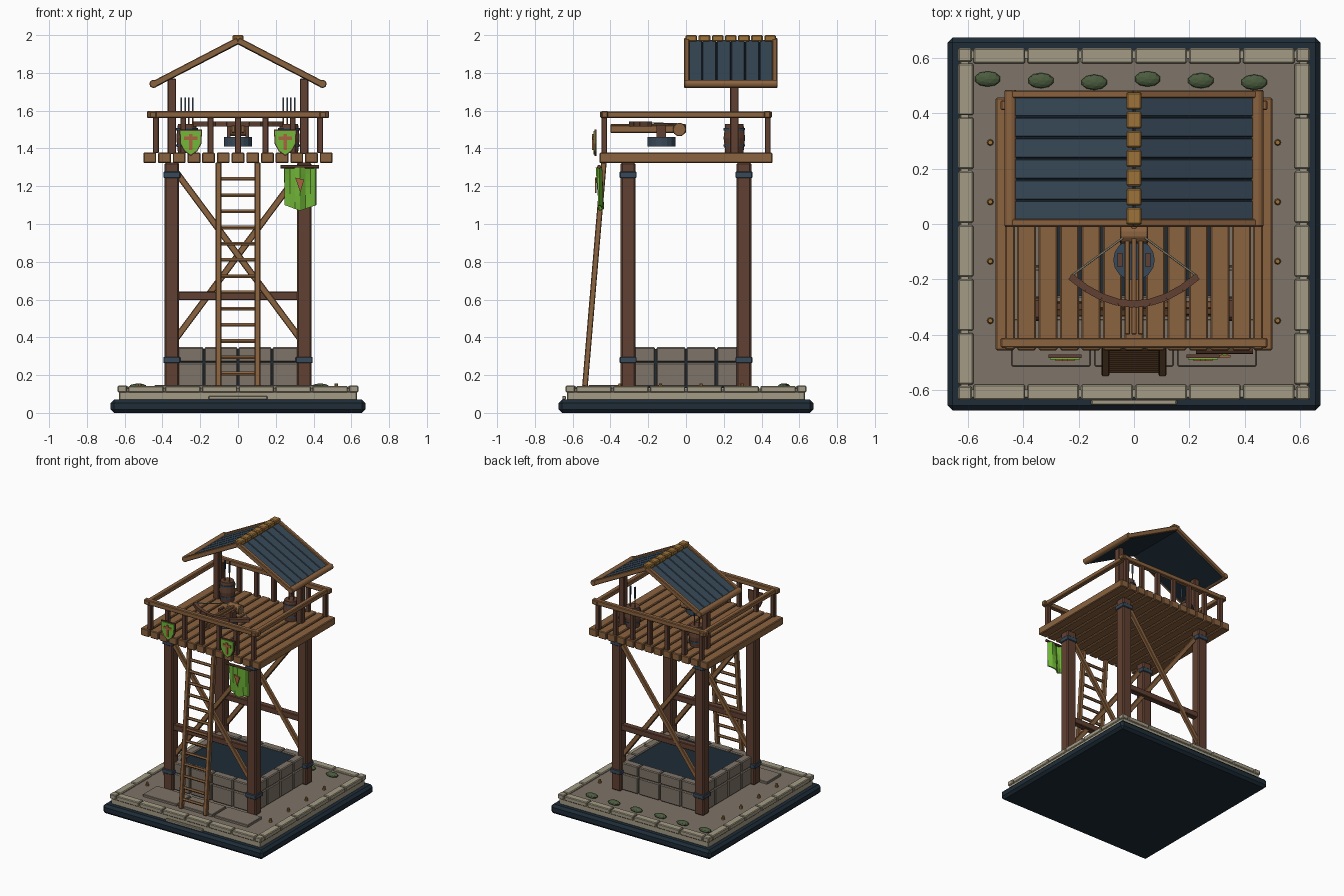
import bpy, bmesh, math
from mathutils import Vector, Matrix

cube = bpy.data.objects.get("Cube")
if cube:
    bpy.data.objects.remove(cube)


def material(name, r, g, b):
    m = bpy.data.materials.new(name)
    m.use_nodes = True
    m.diffuse_color = (r, g, b, 1)
    m.node_tree.nodes["Principled BSDF"].inputs["Base Color"].default_value = (r, g, b, 1)
    return m


NAVY = material("dark navy", .013, .025, .038)
SLATE = material("slate blue", .04, .068, .1)
STONE = material("grey stone", .21, .175, .138)
PALE = material("pale stone", .37, .33, .235)
WOOD = material("brown wood", .26, .125, .05)
DARK = material("dark wood", .12, .053, .032)
GOLD = material("golden wood", .34, .17, .04)
GREEN = material("bright green", .168, .48, .04)
LEAF = material("leaf green", .069, .105, .048)
COPPER = material("copper", .4, .13, .05)
X, Y, Z = Vector((1, 0, 0)), Vector((0, 1, 0)), Vector((0, 0, 1))


class Part:
    """Collects simple solids into one named object of one colour."""

    def __init__(self, name, mat, bevel=0):
        self.name, self.mat, self.bevel, self.bm = name, mat, bevel, bmesh.new()

    def box(self, x, y, z, sx, sy, sz):
        m = Matrix.Translation((x, y, z)) @ Matrix.Diagonal((sx, sy, sz, 1))
        bmesh.ops.create_cube(self.bm, size=1, matrix=m)

    def frame(self, a, b, side):
        a, b = Vector(a), Vector(b)
        d = (b - a).normalized()
        s = (side - d * side.dot(d)).normalized()
        rot = Matrix((s, d.cross(s), d)).transposed().to_4x4()
        return Matrix.Translation((a + b) / 2) @ rot, (b - a).length

    def beam(self, a, b, w, h, side=X):
        m, length = self.frame(a, b, side)
        bmesh.ops.create_cube(self.bm, size=1, matrix=m @ Matrix.Diagonal((w, h, length, 1)))

    def rod(self, a, b, r, n=8, r2=None, side=X):
        m, length = self.frame(a, b, side)
        bmesh.ops.create_cone(self.bm, cap_ends=True, segments=n, radius1=r,
                              radius2=r if r2 is None else r2, depth=length, matrix=m)

    def plate(self, pts, y, depth):
        f = self.bm.faces.new([self.bm.verts.new((x, y, z)) for x, z in pts])
        out = bmesh.ops.extrude_face_region(self.bm, geom=[f])["geom"]
        bmesh.ops.translate(self.bm, vec=(0, depth, 0),
                            verts=[v for v in out if isinstance(v, bmesh.types.BMVert)])

    def done(self):
        bmesh.ops.recalc_face_normals(self.bm, faces=self.bm.faces[:])
        me = bpy.data.meshes.new(self.name)
        self.bm.to_mesh(me)
        self.bm.free()
        me.materials.append(self.mat)
        ob = bpy.data.objects.new(self.name, me)
        bpy.context.collection.objects.link(ob)
        if self.bevel:
            mod = ob.modifiers.new("Bevel", "BEVEL")
            mod.width, mod.segments = self.bevel, 1
        return ob


# Base slab, ground and border stones
p = Part("base_slab", NAVY, .018)
p.box(0, 0, .035, 1.35, 1.35, .07)
p.done()
p = Part("ground", STONE)
p.box(0, 0, .1, 1.2, 1.2, .06)
p.done()
p = Part("lower_kerb", PALE, .004)
for s in (-1, 1):
    p.box(0, s * .6, .09, 1.26, .06, .045)
    p.box(s * .6, 0, .09, .06, 1.26, .045)
p.box(0, -.645, .08, .31, .02, .02)
p.done()
p = Part("border_stones", PALE, .005)
for s in (-1, 1):
    for t in (-1, 1):
        p.box(s * .612, t * .612, .127, .05, .05, .036)
    for i in range(6):
        c = (i - 2.5) * .195
        p.box(c, s * .609, .125, .187, .056, .034)
        p.box(s * .609, c, .125, .056, .187, .034)
p.done()
p = Part("paving_slabs", STONE, .003)
for i in (-1, 0, 1):
    p.box(i * .3, -.43, .135, .285, .17, .025)
p.done()

# Studs and shrubs on the ground
p = Part("ground_studs", GOLD)
for s in (-1, 1):
    for i in range(4):
        p.rod((s * .52, -.35 + i * .215, .13), (s * .52, -.35 + i * .215, .156), .012, 8, .008)
p.done()
p = Part("shrubs", LEAF)
for i in range(6):
    m = Matrix.Translation((-.53 + i * .193, .525 - .006 * (i % 3), .138)) @ Matrix.Diagonal((.048, .028, .018, 1))
    bmesh.ops.create_icosphere(p.bm, subdivisions=2, radius=1, matrix=m)
p.done()

# Stone footing, two courses round a dark core
p = Part("footing_blocks", STONE, .006)
for z, h in ((.203, .126), (.309, .078)):
    for i in range(4):
        for s in (-1, 1):
            p.box((i - 1.5) * .18, s * .29, z, .174, .06, h)
            p.box(s * .33, (i - 1.5) * .16, z, .06, .154, h)
p.done()
p = Part("footing_core", NAVY)
p.box(0, 0, .235, .64, .56, .205)
p.done()

# Legs, iron bands, cross beams and braces
legs, bands = Part("legs", DARK, .008), Part("leg_bands", SLATE, .004)
for s in (-1, 1):
    for t in (-1, 1):
        legs.box(s * .35, t * .307, .73, .077, .077, 1.19)
        for z in (.28, 1.26):
            bands.box(s * .35, t * .307, z, .09, .09, .034)
legs.done()
bands.done()
beams, braces = Part("cross_beams", DARK, .004), Part("diagonal_braces", WOOD, .004)
for t in (-1, 1):
    beams.box(0, t * .307, .62, .64, .045, .045)
    for s in (-1, 1):
        y = t * .307 + s * .014
        braces.beam((-s * .335, y, .385), (s * .335, y, 1.285), .028, .034, Y)
beams.done()
braces.done()

# Platform and railing
p = Part("platform_planks", WOOD, .005)
for i in range(13):
    p.box((i - 6) * .0778, 0, 1.35, .068, .915, .056)
p.done()
p = Part("handrails", WOOD, .005)
for s in (-1, 1):
    p.box(0, s * .43, 1.58, .965, .036, .036)
    p.box(s * .449, 0, 1.579, .036, .91, .034)
p.done()
p = Part("balusters", DARK, .003)
for s in (-1, 1):
    for i in range(7):
        p.box((i - 3) * .145, s * .433, 1.47, .031, .031, .19)
p.done()

# Ladder
foot, head = Vector((0, -.535, .14)), Vector((0, -.435, 1.325))
p = Part("ladder_rails", WOOD, .004)
for s in (-1, 1):
    p.beam(foot + X * s * .103, head + X * s * .103, .03, .03)
p.done()
p = Part("ladder_rungs", WOOD)
for i in range(13):
    c = foot.lerp(head, (i + .8) / 13.8)
    p.rod(c - X * .1, c + X * .1, .011, 6, side=Z)
p.done()

# Roof
p = Part("roof_posts", DARK, .004)
for s in (-1, 1):
    p.box(s * .35, .256, 1.57, .046, .046, .4)
p.done()
panel, slats = Part("roof_panels", NAVY), Part("roof_slats", SLATE, .003)
trim = Part("roof_trim", WOOD, .004)
for s in (-1, 1):
    panel.beam((0, .237, 1.957), (s * .44, .237, 1.729), .46, .012, Y)
    for i in range(6):
        y = .237 + (i - 2.5) * .0755
        slats.beam((0, y, 1.968), (s * .43, y, 1.745), .071, .014, Y)
    for y in (.004, .47):
        trim.beam((0, y, 1.972), (s * .45, y, 1.738), .028, .034, Y)
    trim.rod((s * .447, -.01, 1.742), (s * .447, .485, 1.742), .023, 8)
panel.done()
slats.done()
trim.done()
p = Part("ridge_caps", GOLD, .006)
for i in range(7):
    p.box(0, .237 + (i - 3) * .0695, 1.983, .056, .062, .034)
p.done()

# Mounted crossbow
p = Part("crossbow_turntable", SLATE)
p.rod((0, -.13, 1.41), (0, -.13, 1.46), .075, 16)
p.done()
p = Part("crossbow_stock", WOOD, .003)
for i in (-1, 0, 1):
    p.box(i * .024, -.2, 1.503 + .006 * (i == 0), .019, .4, .04)
p.rod((-.05, -.035, 1.5), (.05, -.035, 1.5), .036, 10, side=Z)
p.done()
p = Part("crossbow_arms", DARK)
for s in (-1, 1):
    p.box(s * .05, -.13, 1.48, .018, .05, .09)
    path = [Vector((s * .23 * k / 4, -.29 + .1 * (k / 4) ** 2, 1.53)) for k in range(5)]
    for a, b in zip(path, path[1:]):
        p.beam(a, b, .026, .026, Z)
p.done()
p = Part("crossbow_string", PALE)
for s in (-1, 1):
    p.rod((s * .23, -.19, 1.535), (s * .04, -.05, 1.53), .004, 6, side=Z)
p.done()

# Barrels of arrows
barrels, hoops = Part("barrels", DARK), Part("barrel_hoops", SLATE)
arrows, fletch = Part("arrow_shafts", WOOD), Part("arrow_fletching", SLATE)
for s in (-1, 1):
    x, y = s * .27, .256
    barrels.rod((x, y, 1.378), (x, y, 1.455), .048, 12, .057)
    barrels.rod((x, y, 1.455), (x, y, 1.53), .057, 12, .048)
    for z in (1.41, 1.495):
        hoops.rod((x, y, z), (x, y, z + .012), .057, 12)
    for i in range(4):
        ax, ay = x + (i - 1.5) * .02, y + .015 * (-1) ** i
        arrows.rod((ax, ay, 1.5), (ax, ay, 1.62), .004, 6)
        fletch.box(ax, ay, 1.635, .007, .012, .07)
for q in (barrels, hoops, arrows, fletch):
    q.done()


# Shields on the front railing
def shield_shape(cx, k):
    half = [(.06, .065), (.056, -.01), (.035, -.05)]
    pts = half + [(0, -.075)] + [(-x, z) for x, z in reversed(half)]
    return [(cx + x * k, 1.435 + z * k) for x, z in pts]


rims, faces, marks = Part("shield_rims", DARK), Part("shield_faces", GREEN), Part("shield_crosses", COPPER)
for cx in (-.25, .25):
    rims.plate(shield_shape(cx, 1), -.485, .012)
    faces.plate(shield_shape(cx, .9), -.491, .008)
    marks.box(cx, -.492, 1.435, .018, .009, .085)
    marks.box(cx, -.492, 1.455, .07, .0085, .018)
for q in (rims, faces, marks):
    q.done()

# Hanging banner, gently waved
p = Part("banner_cloth", GREEN)
rows = []
for j in range(7):
    v = j / 6
    rows.append([p.bm.verts.new((.247 + .164 * i / 6, -.46 + .012 * math.sin(i * 1.6 + v) + .012 * (v - .5),
                                 1.3 - v * (.2 + .03 * (1 - abs(i - 3) / 3)))) for i in range(7)])
for a, b in zip(rows, rows[1:]):
    for i in range(6):
        p.bm.faces.new((a[i], a[i + 1], b[i + 1], b[i]))
ob = p.done()
ob.modifiers.new("Thickness", "SOLIDIFY").thickness = .01
p = Part("banner_rod", DARK)
p.rod((.225, -.46, 1.303), (.43, -.46, 1.303), .01, 8, side=Z)
p.done()
p = Part("banner_mark", COPPER)
p.plate([(.303, 1.245), (.35, 1.235), (.33, 1.165)], -.483, .008)
p.done()
